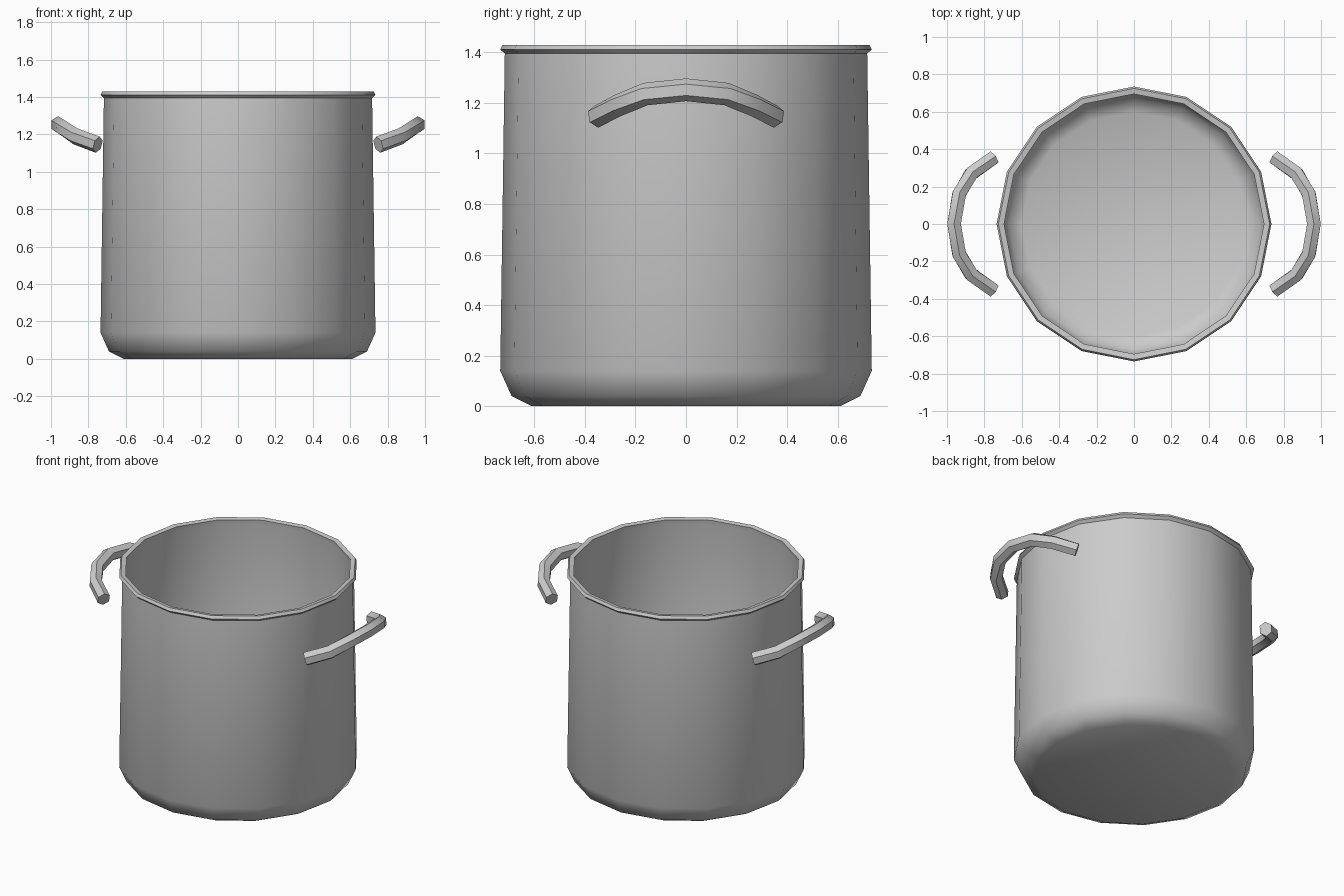
import bpy, bmesh, math
from mathutils import Vector

if "Cube" in bpy.data.objects:
    bpy.data.objects.remove(bpy.data.objects["Cube"])


def finish(name, bm, angle):
    """Turn a bmesh into a named object, smooth with sharp edges kept."""
    bmesh.ops.recalc_face_normals(bm, faces=bm.faces)
    mesh = bpy.data.meshes.new(name)
    bm.to_mesh(mesh)
    bm.free()
    obj = bpy.data.objects.new(name, mesh)
    bpy.context.collection.objects.link(obj)
    bpy.ops.object.select_all(action='DESELECT')
    obj.select_set(True)
    bpy.context.view_layer.objects.active = obj
    bpy.ops.object.shade_smooth_by_angle(angle=math.radians(angle))
    return obj


def skin(rings):
    """Bridge successive vertex rings and cap both ends."""
    bm = bmesh.new()
    rows = [[bm.verts.new(p) for p in ring] for ring in rings]
    n = len(rows[0])
    for a, b in zip(rows, rows[1:]):
        for i in range(n):
            j = (i + 1) % n
            bm.faces.new((a[i], a[j], b[j], b[i]))
    bm.faces.new(rows[0])
    bm.faces.new(rows[-1])
    return bm


def circle(r, z, n):
    return [(r * math.cos(math.tau * i / n), r * math.sin(math.tau * i / n), z)
            for i in range(n)]


# Pot body: chamfered base, thin slightly tapered wall, small flared rim, inside
profile = [(0.61, 0.0), (0.69, 0.04), (0.735, 0.14), (0.717, 1.395),
           (0.735, 1.412), (0.725, 1.43), (0.695, 1.425), (0.70, 1.39),
           (0.705, 0.14), (0.67, 0.06), (0.60, 0.025)]
finish("pot_body", skin([circle(r, z, 16) for r, z in profile]), 40)

# Side handles: bowed tubes standing off the wall, rising towards the middle
half = [(0.75, 0.355, 1.145), (0.87, 0.27, 1.19), (0.935, 0.16, 1.235)]
path = half + [(0.962, 0.0, 1.252)] + [(x, -y, z) for x, y, z in reversed(half)]
path = [Vector(p) for p in path]


def handle(name, side):
    rings = []
    for k, p in enumerate(path):
        t = (path[min(k + 1, len(path) - 1)] - path[max(k - 1, 0)]).normalized()
        out = t.cross(Vector((0, 0, 1))).normalized()
        up = out.cross(t)
        ring = []
        for i in range(6):
            a = math.tau * i / 6 + math.pi / 6
            v = p + out * (0.042 * math.cos(a)) + up * (0.045 * math.sin(a))
            ring.append((v.x * side, v.y, v.z))
        rings.append(ring)
    finish(name, skin(rings), 40)


handle("handle_right", 1)
handle("handle_left", -1)
